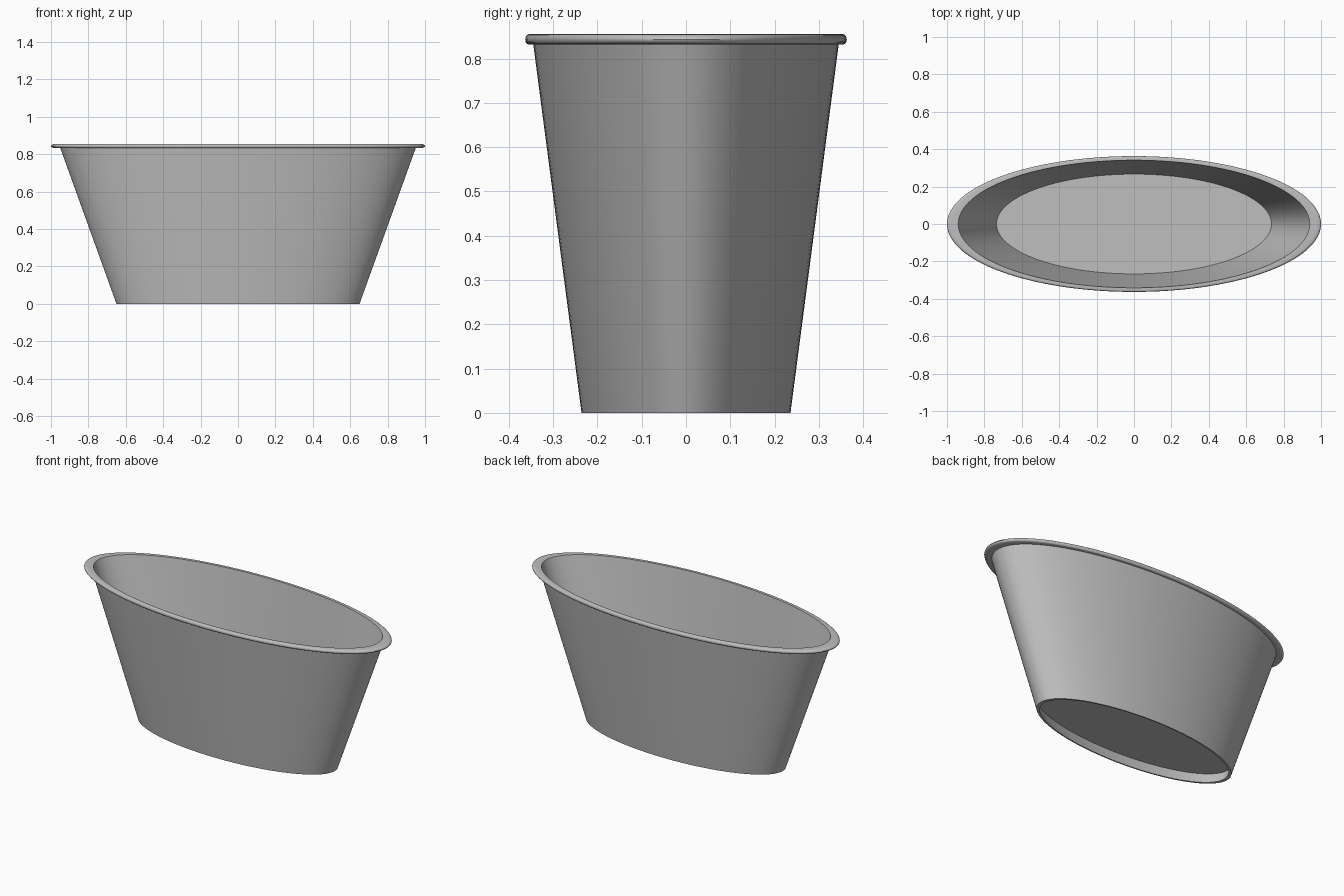
import bpy
import bmesh
import math

cube = bpy.data.objects.get("Cube")
if cube:
    bpy.data.objects.remove(cube, do_unlink=True)

SEGMENTS = 128
DEPTH_RATIO = 0.363

# One plain grey for the whole tub
grey = bpy.data.materials.new("plain_grey")
grey.use_nodes = True
colour = (0.52, 0.52, 0.52, 1)
grey.diffuse_color = colour
grey.node_tree.nodes["Principled BSDF"].inputs["Base Color"].default_value = colour


def oval_lathe(name, profile):
    """Spin a closed (radius, height) section around z and squash it to an oval."""
    bm = bmesh.new()
    verts = [bm.verts.new((r, 0, z)) for r, z in profile]
    edges = [bm.edges.new(pair) for pair in zip(verts, verts[1:])]
    bmesh.ops.spin(bm, geom=verts + edges, axis=(0, 0, 1), cent=(0, 0, 0),
                   angle=math.tau, steps=SEGMENTS, use_duplicate=False)
    bmesh.ops.remove_doubles(bm, verts=bm.verts, dist=0.0005)
    bmesh.ops.scale(bm, vec=(1, DEPTH_RATIO, 1), verts=bm.verts)
    bmesh.ops.recalc_face_normals(bm, faces=bm.faces)
    mesh = bpy.data.meshes.new(name)
    bm.to_mesh(mesh)
    bm.free()
    obj = bpy.data.objects.new(name, mesh)
    bpy.context.collection.objects.link(obj)
    mesh.materials.append(grey)
    bpy.ops.object.select_all(action="DESELECT")
    obj.select_set(True)
    bpy.context.view_layer.objects.active = obj
    bpy.ops.object.shade_smooth_by_angle(angle=math.radians(35))
    return obj


# Rounded outer lip
lip_mid, lip_half = 0.8435, 0.0115
lip = [(0.978 + 0.022 * math.cos(a), lip_mid + lip_half * math.sin(a))
       for a in (math.pi / 2 - math.pi * i / 8 for i in range(9))]

# Raised floor, flared inner wall, lip, outer wall, recessed underside
profile = [(0, 0.275), (0.735, 0.275), (0.94, 0.855)] + lip + [
    (0.95, 0.832), (0.65, 0), (0.63, 0), (0.65, 0.06), (0, 0.06)]
oval_lathe("oval_tub", profile)
